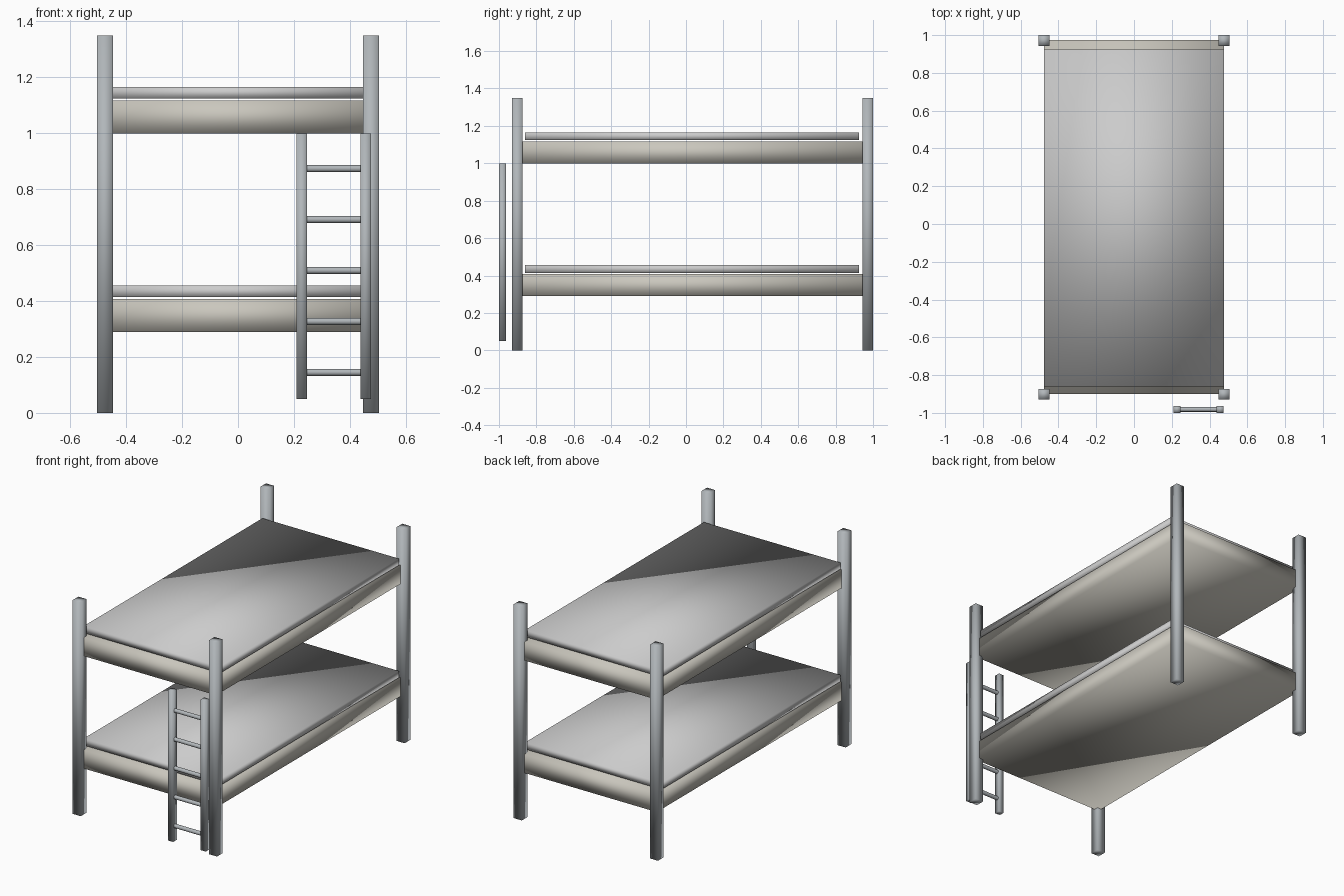
import bpy, math

if "Cube" in bpy.data.objects:
    bpy.data.objects.remove(bpy.data.objects["Cube"])


def material(name, rgb):
    m = bpy.data.materials.new(name)
    m.diffuse_color = (*rgb, 1)
    m.use_nodes = True
    m.node_tree.nodes["Principled BSDF"].inputs["Base Color"].default_value = m.diffuse_color
    return m


METAL = material("blue_grey_metal", (0.44, 0.47, 0.49))
WOOD = material("pale_beige", (0.59, 0.57, 0.51))


def finish(name, mat):
    ob = bpy.context.object
    ob.name = name
    if mat:
        ob.data.materials.append(mat)
    bpy.ops.object.shade_smooth()
    return ob


def box(name, x, y, z, mat=None):
    """Box from (min, max) ranges along each axis."""
    ranges = (x, y, z)
    bpy.ops.mesh.primitive_cube_add(size=1, location=[(a + b) / 2 for a, b in ranges])
    bpy.context.object.scale = [b - a for a, b in ranges]
    bpy.ops.object.transform_apply(location=False, rotation=False, scale=True)
    return finish(name, mat)


# Corner posts
HALF = 0.0285
for side, x in (("left", -0.476), ("right", 0.476)):
    for end, y in (("front", -0.9015), ("back", 0.9715)):
        box(f"{end}_{side}_post", (x - HALF, x + HALF), (y - HALF, y + HALF),
            (0, 1.35), METAL)

# Two bunks: solid base with a thin mattress floating just above it
for level, z in (("lower", 0.29), ("upper", 1.0)):
    box(f"{level}_bed_base", (-0.477, 0.477), (-0.90, 0.973), (z, z + 0.117), WOOD)
    box(f"{level}_mattress", (-0.477, 0.477), (-0.86, 0.925), (z + 0.124, z + 0.166))

# Ladder rails
for side, x in (("left", 0.21), ("right", 0.438)):
    box(f"ladder_{side}_rail", (x, x + 0.037), (-1.0, -0.963), (0.05, 1.0), METAL)

# Ladder rungs
for i in range(5):
    bpy.ops.mesh.primitive_cylinder_add(
        vertices=16, radius=0.0125, depth=0.21,
        location=(0.3425, -0.9815, 0.145 + i * 0.1822),
        rotation=(0, math.pi / 2, 0))
    finish(f"ladder_rung_{i + 1}", METAL)
    bpy.ops.object.shade_smooth_by_angle()
